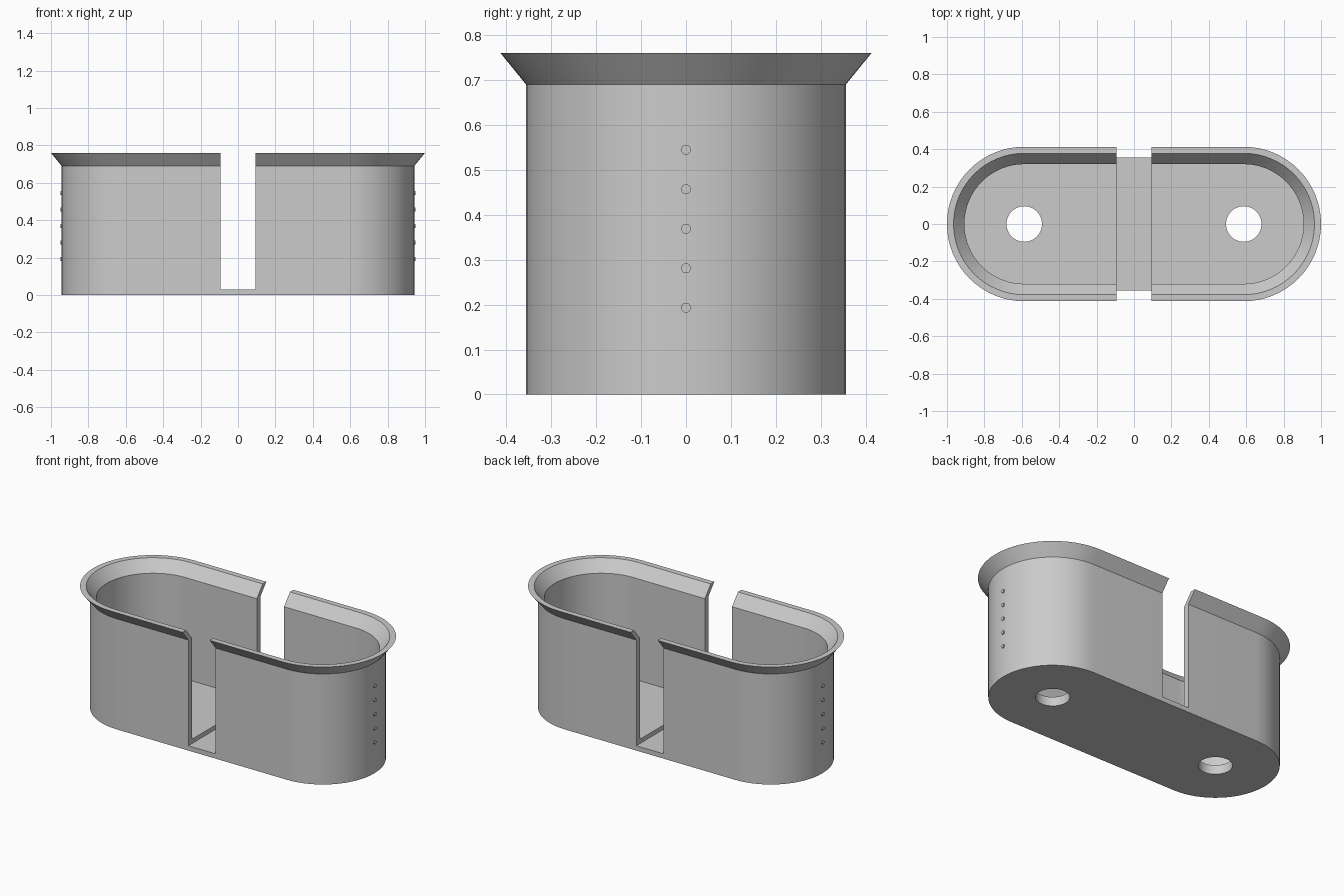
import bpy
import bmesh
import math

if "Cube" in bpy.data.objects:
    bpy.data.objects.remove(bpy.data.objects["Cube"])

END_X = 0.587      # centre of each rounded end
SEGMENTS = 32      # per rounded end
FLOOR = 0.057

grey = bpy.data.materials.new("light grey")
grey.use_nodes = True
grey.diffuse_color = (0.6, 0.6, 0.6, 1)
grey.node_tree.nodes["Principled BSDF"].inputs["Base Color"].default_value = (0.6, 0.6, 0.6, 1)


def select_only(obj):
    bpy.ops.object.select_all(action="DESELECT")
    obj.select_set(True)
    bpy.context.view_layer.objects.active = obj


def stadium(radius, z):
    """Points of a rounded slot outline at one height."""
    points = []
    for side in (1, -1):
        for i in range(SEGMENTS + 1):
            a = math.pi * (i / SEGMENTS - 0.5)
            points.append((side * (END_X + radius * math.cos(a)), side * radius * math.sin(a), z))
    return points


def cut(target, cutter):
    mod = target.modifiers.new("cut", "BOOLEAN")
    mod.operation = "DIFFERENCE"
    mod.solver = "EXACT"
    mod.object = cutter
    select_only(target)
    bpy.ops.object.modifier_apply(modifier=mod.name)
    bpy.data.objects.remove(cutter)


# Tub: outer wall, flared rim, inner wall and floor
profile = [(0.356, 0), (0.356, 0.69), (0.413, 0.76), (0.378, 0.76), (0.32, 0.69), (0.32, FLOOR)]
bm = bmesh.new()
rings = [[bm.verts.new(p) for p in stadium(r, z)] for r, z in profile]
for low, high in zip(rings, rings[1:]):
    for i in range(len(low)):
        j = (i + 1) % len(low)
        bm.faces.new((low[i], low[j], high[j], high[i]))
bm.faces.new(rings[0][::-1])
bm.faces.new(rings[-1])
bmesh.ops.recalc_face_normals(bm, faces=bm.faces)
mesh = bpy.data.meshes.new("tub")
bm.to_mesh(mesh)
bm.free()
mesh.materials.append(grey)
tub = bpy.data.objects.new("tub", mesh)
bpy.context.collection.objects.link(tub)

# Slot across the middle, slightly into the floor
bpy.ops.mesh.primitive_cube_add(size=1, location=(0, 0, 0.53))
slot = bpy.context.object
slot.scale = (0.188, 1.2, 1)
cut(tub, slot)

# Drain holes
for side in (-1, 1):
    bpy.ops.mesh.primitive_cylinder_add(vertices=48, radius=0.095, depth=0.3,
                                        location=(side * END_X, 0, 0))
    cut(tub, bpy.context.object)

select_only(tub)
bpy.ops.object.shade_smooth_by_angle(angle=math.radians(30))

# Marker studs in a column on each rounded end
for side, name in ((1, "left"), (-1, "right")):
    for i in range(5):
        bpy.ops.mesh.primitive_cylinder_add(
            vertices=20, radius=0.011, depth=0.02,
            location=(side * 0.939, 0, 0.193 + 0.088 * i),
            rotation=(0, math.pi / 2, 0))
        stud = bpy.context.object
        stud.name = f"{name}_stud_{i + 1}"
        stud.data.materials.append(grey)
        bpy.ops.object.shade_smooth_by_angle(angle=math.radians(30))
